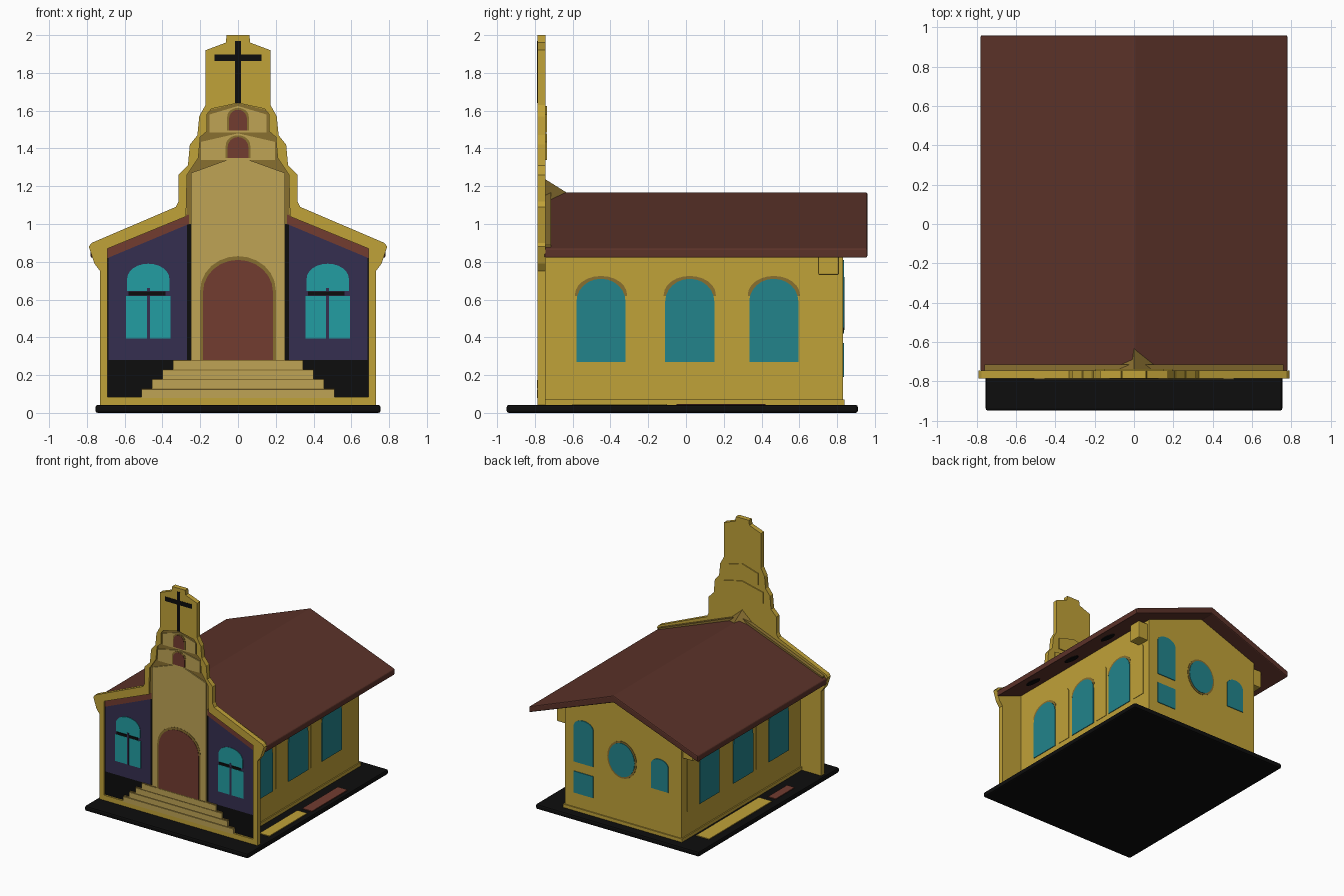
import bpy, bmesh, math
from mathutils import Vector

cube = bpy.data.objects.get("Cube")
if cube:
    bpy.data.objects.remove(cube, do_unlink=True)


def material(name, rgb):
    m = bpy.data.materials.new(name)
    m.use_nodes = True
    col = (*rgb, 1.0)
    m.diffuse_color = col
    bsdf = m.node_tree.nodes["Principled BSDF"]
    bsdf.inputs["Base Color"].default_value = col
    bsdf.inputs["Roughness"].default_value = 0.9
    return m


YELLOW = material("ochre_yellow", (0.53, 0.36, 0.04))
TAN = material("pale_tan", (0.52, 0.37, 0.09))
OLIVE = material("olive_brown", (0.25, 0.16, 0.03))
ROOF = material("roof_brown", (0.105, 0.032, 0.022))
DOOR = material("door_brown", (0.17, 0.045, 0.03))
PURPLE = material("dusky_purple", (0.035, 0.028, 0.08))
TEAL = material("teal", (0.016, 0.23, 0.26))
BRIGHT = material("bright_teal", (0.016, 0.34, 0.36))
BLACK = material("soft_black", (0.004, 0.004, 0.004))


def prism(name, pts, d0, d1, mat, axis="y", bevel=0):
    """Extrude a flat outline along an axis from d0 to d1."""
    place = {"x": lambda u, v, d: (d, u, v),
             "y": lambda u, v, d: (u, d, v),
             "z": lambda u, v, d: (u, v, d)}[axis]
    bm = bmesh.new()
    face = bm.faces.new([bm.verts.new(place(u, v, d0)) for u, v in pts])
    ext = bmesh.ops.extrude_face_region(bm, geom=[face])
    shift = Vector(place(0, 0, d1 - d0))
    for v in ext["geom"]:
        if isinstance(v, bmesh.types.BMVert):
            v.co += shift
    bmesh.ops.recalc_face_normals(bm, faces=bm.faces)
    me = bpy.data.meshes.new(name)
    bm.to_mesh(me)
    bm.free()
    me.materials.append(mat)
    ob = bpy.data.objects.new(name, me)
    bpy.context.collection.objects.link(ob)
    if bevel:
        mod = ob.modifiers.new("soft_edges", "BEVEL")
        mod.width, mod.segments = bevel, 2
    return ob


def rect(u0, u1, v0, v1):
    return [(u0, v0), (u1, v0), (u1, v1), (u0, v1)]


def oval(cu, cv, ru, rv, a0=0, a1=2, n=24):
    return [(cu + ru * math.cos(math.pi * (a0 + (a1 - a0) * i / n)),
             cv + rv * math.sin(math.pi * (a0 + (a1 - a0) * i / n))) for i in range(n)]


def arch(cu, half, v0, v1, rise):
    """Upright rectangle with a rounded head."""
    return [(cu - half, v0), (cu + half, v0)] + oval(cu, v1 - rise, half, rise, 0, 1, 12) + [(cu - half, v1 - rise)]


def both(half):
    """Mirror a half outline that runs upward at x >= 0."""
    return half + [(-u, v) for u, v in reversed(half) if u > 0]


def flip(pts, s):
    return [(s * u, v) for u, v in pts]


# Ground slab
prism("ground_slab", rect(-0.755, 0.755, -0.95, 0.91), 0, 0.042, BLACK, "z", 0.012)
prism("left_walk_patch", rect(0.62, 0.71, -0.6, -0.1), 0.04, 0.048, YELLOW, "z")
prism("left_brown_patch", rect(0.63, 0.72, -0.05, 0.42), 0.04, 0.048, DOOR, "z")
prism("right_walk_patch", rect(-0.69, -0.57, -0.15, 0.68), 0.04, 0.048, YELLOW, "z")
prism("right_brown_patch", rect(-0.69, -0.62, -0.45, -0.2), 0.04, 0.048, DOOR, "z")

# Hall walls with a gabled top, and a low plinth
prism("hall_walls", both([(0, 0.04), (0.54, 0.04), (0.54, 0.92), (0, 1.12)]), -0.75, 0.83, YELLOW)
prism("wall_plinth", rect(-0.55, 0.55, -0.75, 0.84), 0.04, 0.07, YELLOW, "z")

# Side walls: windows, pilasters and rear corbels
for s, side in ((1, "left"), (-1, "right")):
    for i, y in enumerate((-0.45, 0.02, 0.465)):
        prism(f"{side}_window_rim_{i}", arch(y, 0.138, 0.62, 0.725, 0.1), s * 0.53, s * 0.543, OLIVE, "x")
        prism(f"{side}_window_{i}", arch(y, 0.13, 0.27, 0.71, 0.12), s * 0.53, s * 0.546, TEAL, "x")
    for i, y in enumerate((-0.215, 0.245, 0.7)):
        prism(f"{side}_pilaster_{i}", arch(y, 0.06, 0.27, 0.74, 0.05), s * 0.53, s * 0.544, YELLOW, "x")
    prism(f"{side}_corbel", rect(0.7, 0.81, 0.73, 0.88), s * 0.53, s * 0.63, YELLOW, "x", 0.008)
    for i, y in enumerate((-0.45, 0.02, 0.465)):
        vent = prism(f"{side}_soffit_vent_{i}", oval(s * 0.66, y, 0.04, 0.07), 0, 0.008, BLACK, "z")
        for v in vent.data.vertices:
            v.co.z += 1.11 - 0.372 * abs(v.co.x) - 0.006

# Rear wall windows
prism("rear_tall_window_head", arch(0.365, 0.09, 0.45, 0.81, 0.06), 0.82, 0.836, TEAL)
prism("rear_tall_window_foot", rect(0.275, 0.455, 0.19, 0.37), 0.82, 0.836, TEAL)
prism("rear_round_rim", oval(0.01, 0.58, 0.135, 0.155), 0.82, 0.834, OLIVE)
prism("rear_round_window", oval(0.01, 0.58, 0.12, 0.14), 0.82, 0.838, TEAL)
prism("rear_small_window", arch(-0.34, 0.08, 0.42, 0.68, 0.06), 0.82, 0.836, TEAL)

# Gabled roof and the flashing against the facade
roof = [(-0.78, 0.82), (0, 1.11), (0.78, 0.82), (0.78, 0.87), (0, 1.168), (-0.78, 0.87)]
prism("roof", roof, -0.75, 0.96, ROOF, "y", 0.008)
prism("roof_flashing", [(-0.76, 0.87), (0, 1.16), (0.76, 0.87), (0.76, 0.89), (0, 1.19), (-0.76, 0.89)],
      -0.75, -0.715, OLIVE)
saddle = prism("ridge_saddle", [(-0.17, 1.09), (0.17, 1.09), (0, 1.24)], -0.75, -0.63, OLIVE)
for v in saddle.data.vertices:
    if v.co.y > -0.7:
        v.co.x *= 0.1
        v.co.z = min(v.co.z, 1.165)

# Facade: backing slab and raised frame following the stepped silhouette
outer = [(0, 0.042), (0.73, 0.042), (0.73, 0.75), (0.76, 0.79), (0.79, 0.88), (0.775, 0.9),
         (0.33, 1.09), (0.315, 1.12), (0.315, 1.26), (0.265, 1.31), (0.255, 1.42), (0.215, 1.47),
         (0.205, 1.57), (0.172, 1.63), (0.172, 1.92), (0.065, 1.96), (0.06, 2.0), (0, 2.0)]
inner = [(0, 1.64), (0.14, 1.61), (0.165, 1.58), (0.165, 1.49), (0.2, 1.46), (0.21, 1.35),
         (0.27, 1.26), (0.275, 1.04), (0.69, 0.87), (0.69, 0.085), (0, 0.085)]
prism("facade_slab", both(outer[:-1]), -0.768, -0.745, YELLOW)
for s, side in ((1, "left"), (-1, "right")):
    prism(f"{side}_facade_frame", flip(outer + inner, s), -0.785, -0.765, YELLOW)
    # Recessed side bays
    prism(f"{side}_bay_backing", flip([(0, 0.085), (0.69, 0.085), (0.69, 0.86), (0.25, 1.03), (0, 1.03)], s),
          -0.77, -0.76, BLACK)
    prism(f"{side}_bay_cornice", flip([(0.69, 0.82), (0.69, 0.875), (0.26, 1.05), (0.26, 1.0)], s),
          -0.774, -0.765, DOOR)
    prism(f"{side}_bay_panel", flip([(0.27, 0.28), (0.685, 0.28), (0.685, 0.835), (0.27, 1.0)], s),
          -0.773, -0.765, PURPLE)
    # Bay window with crossbar and mullion
    c = s * 0.475
    prism(f"{side}_bay_window_head", arch(c, 0.112, 0.645, 0.79, 0.08), -0.777, -0.77, BRIGHT)
    prism(f"{side}_bay_window_foot", rect(c - 0.118, c + 0.118, 0.395, 0.62), -0.777, -0.77, BRIGHT)
    prism(f"{side}_bay_crossbar", rect(c - 0.105, c + 0.09, 0.622, 0.642), -0.779, -0.77, BLACK)
    prism(f"{side}_bay_mullion", rect(c - 0.008, c + 0.008, 0.395, 0.66), -0.779, -0.77, PURPLE)

# Tower infill, central pier and doorway
prism("tower_infill", both([(0, 1.0), (0.275, 1.0), (0.27, 1.26), (0.2, 1.46), (0.165, 1.6), (0, 1.64)]),
      -0.771, -0.76, OLIVE)
prism("central_pier", both([(0, 0.2), (0.25, 0.2), (0.25, 1.27), (0, 1.36)]), -0.78, -0.765, TAN)
prism("door_surround", arch(0, 0.2, 0.28, 0.83, 0.18), -0.782, -0.775, OLIVE)
prism("door", arch(0, 0.185, 0.28, 0.81, 0.17), -0.784, -0.775, DOOR)

# Two stacked niche tiers above the pier, with matching ribs on the back
for i, (half, z, nh) in enumerate(((0.195, 1.34, 0.055), (0.15, 1.485, 0.047))):
    tier = both([(0, z), (half, z), (half, z + 0.095), (0, z + 0.14)])
    prism(f"niche_tier_{i}", tier, -0.778, -0.765, TAN)
    prism(f"niche_rim_{i}", arch(0, nh + 0.01, z + 0.01, z + 0.13, nh), -0.781, -0.77, OLIVE)
    prism(f"niche_{i}", arch(0, nh, z + 0.01, z + 0.12, nh), -0.783, -0.77, DOOR)
    prism(f"rear_tier_{i}", tier, -0.75, -0.737, YELLOW)

# Cross on the tower top
prism("cross_upright", rect(-0.015, 0.015, 1.64, 1.97), -0.788, -0.78, BLACK)
prism("cross_arm", rect(-0.125, 0.125, 1.862, 1.898), -0.788, -0.78, BLACK)

# Entrance steps, widest at the bottom
for i in range(4):
    half = 0.51 - 0.055 * i
    z = 0.08 + 0.05 * i
    prism(f"step_{i}", rect(-half, half, z, z + 0.044), -0.79 + 0.002 * i, -0.765, TAN)
    prism(f"step_joint_{i}", rect(-half, half, z + 0.044, z + 0.05), -0.782, -0.765, OLIVE)
